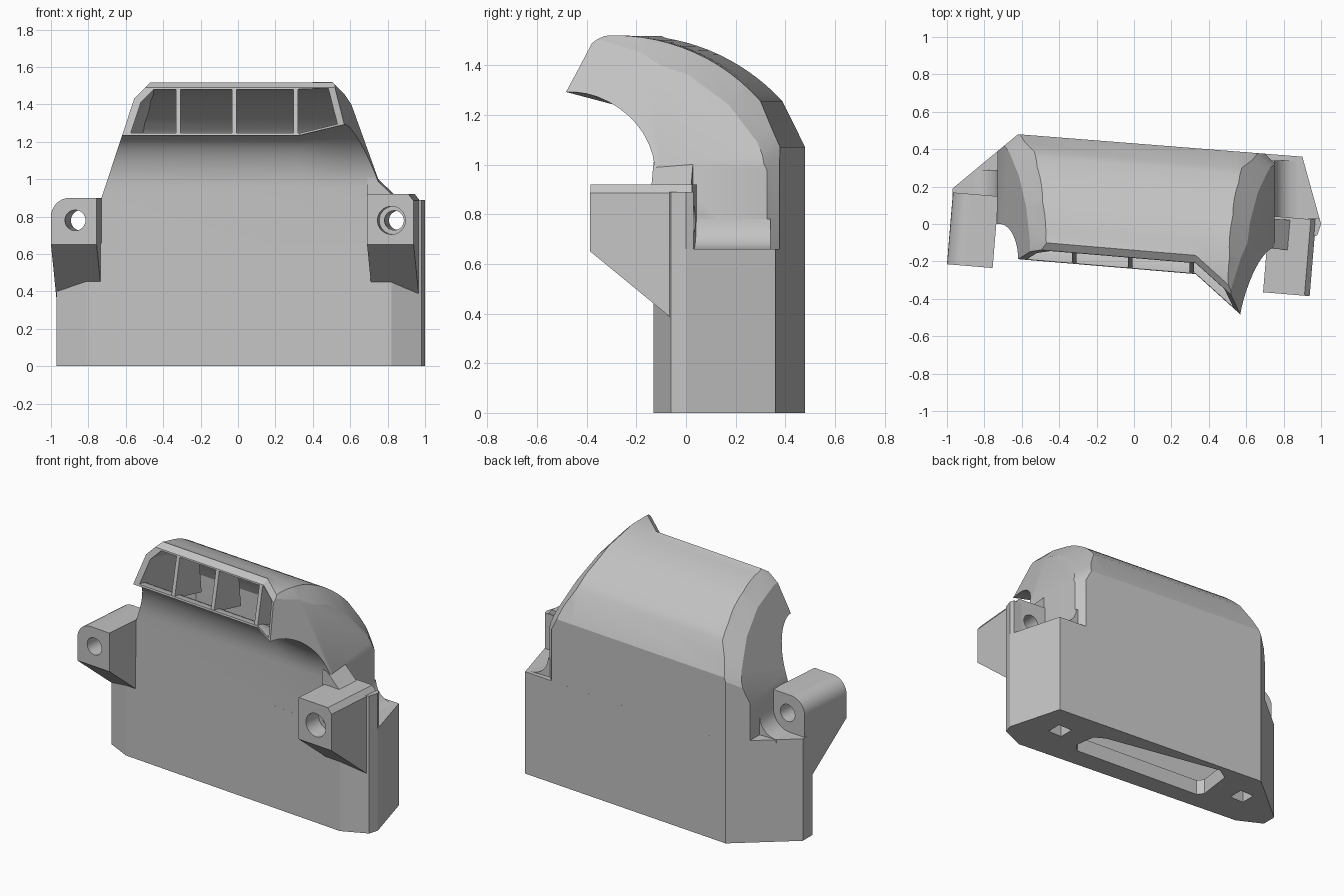
import bpy, bmesh, math
from mathutils import Vector, Matrix

if "Cube" in bpy.data.objects:
    bpy.data.objects.remove(bpy.data.objects["Cube"], do_unlink=True)

grey = bpy.data.materials.new("light_grey")
grey.use_nodes = True
grey.diffuse_color = (0.55, 0.55, 0.55, 1)
grey.node_tree.nodes["Principled BSDF"].inputs["Base Color"].default_value = (0.55, 0.55, 0.55, 1)
TILT = -0.083  # the whole part is skewed slightly in plan


def finish(name, bm):
    bmesh.ops.recalc_face_normals(bm, faces=bm.faces[:])
    mesh = bpy.data.meshes.new(name)
    bm.to_mesh(mesh)
    bm.free()
    mesh.materials.append(grey)
    obj = bpy.data.objects.new(name, mesh)
    bpy.context.collection.objects.link(obj)
    return obj


def loft(rings):
    """Closed solid through rings with equal point counts."""
    bm = bmesh.new()
    rows = [[bm.verts.new(p) for p in ring] for ring in rings]
    n = len(rows[0])
    for a, b in zip(rows, rows[1:]):
        for j in range(n):
            k = (j + 1) % n
            bm.faces.new((a[j], a[k], b[k], b[j]))
    bm.faces.new(rows[0])
    bm.faces.new(rows[-1][::-1])
    return bm


def trim(bm, planes, inset=0.0):
    """Cut away everything outside each plane and close the cut."""
    for co, no in planes:
        no = Vector(no).normalized()
        bmesh.ops.bisect_plane(bm, geom=bm.verts[:] + bm.edges[:] + bm.faces[:],
                               plane_co=Vector(co) - no * inset, plane_no=no, clear_outer=True)
        rim = [e for e in bm.edges if e.is_boundary]
        if rim:
            bmesh.ops.holes_fill(bm, edges=rim, sides=0)


def subtract(obj, cutters):
    for c in cutters:
        m = obj.modifiers.new("cut", 'BOOLEAN')
        m.operation, m.solver, m.object = 'DIFFERENCE', 'EXACT', c
    bpy.context.view_layer.update()
    dg = bpy.context.evaluated_depsgraph_get()
    mesh = bpy.data.meshes.new_from_object(obj.evaluated_get(dg))
    obj.modifiers.clear()
    obj.data = mesh


def plan_prism(pts, z0, z1):
    return loft([[(x, y, z) for x, y in pts] for z in (z0, z1)])


def front_prism(pts, y0, y1, origin=(0, 0, 0)):
    """Outline in x and z, extruded in y, turned with the skew."""
    bm = loft([[(x, y, z) for x, z in pts] for y in (y0, y1)])
    bm.transform(Matrix.Translation(origin) @ Matrix.Rotation(TILT, 4, 'Z'))
    return bm


def bore(x, y, z, r, depth):
    ring = [(r * math.cos(i * math.pi / 16), r * math.sin(i * math.pi / 16)) for i in range(32)]
    return finish("bore_cutter", front_prism(ring, -depth, depth, (x, y, z)))


def front_y(x): return -0.06 - 0.084 * x
def back_y(x): return 0.431 - 0.079 * x
def flare(x): return min(max(0, x - 0.33), 0.27)


def lip(x):
    """Position of the lower lip of the mouth."""
    return front_y(x) - 0.18 - 0.82 * flare(x), 1.235 + 0.24 * flare(x)


def hood_ring(x, z0, o):
    """Hood section at x; o insets it for the inner duct."""
    yf, yb, yc = front_y(x), back_y(x) - o, back_y(x) - 0.68
    yl, zl = lip(x)
    zl += 0.3 * o
    r = 0.8 - 0.9 * o
    pts = [(yf + o, z0)]
    for i in range(13):
        a = math.radians(90 * i / 12)
        pts.append((yl + (yf + o - yl) * math.cos(a), 0.95 + (zl - 0.95) * math.sin(a)))
    if o:
        pts += [(yl - 0.2, zl), (yl - 0.2, 0.72 + r)]
        start = math.pi / 2
    else:
        pts += [(yl + 0.06, 1.49), (yl + 0.1, 1.518)]
        start = math.acos(max(0, (yl + 0.12 - yc) / r))
    end = math.radians(42)
    for i in range(13):
        a = start + (end - start) * i / 12
        pts.append((yc + r * math.cos(a), 0.72 + r * math.sin(a)))
    pts += [(yb, 1.07), (yb, z0)]
    return [(x, y, z) for y, z in pts]


# Planes that shape the hood ends: walls, leaning sides, rim chamfers
planes = [((-0.73, 0, 0.9), (-1, 0, 0)), ((-0.73, 0, 0.9), (-1, 0, 0.33)),
          ((-0.62, 0.48, 0), (-0.29, 0.35, 0)),
          ((0.75, 0, 1), (1, 0, 0)), ((0.75, 0, 1), (1, 0, 0.36)),
          ((0.75, -0.1, 1), (1, -0.2, 0.36)), ((0.7, back_y(0.7), 1), (1, 1, 0))]
for deg in (90, 78, 66, 54, 42, 30):
    c, s = math.cos(math.radians(deg)), math.sin(math.radians(deg))
    r = 0.8 if deg > 40 else 0.77
    z = 0.72 + r * s
    for side, x in ((-1, -0.67 + 0.33 * (z - 0.9)), (1, 0.69 - 0.36 * (z - 1))):
        planes.append(((x, back_y(x) - 0.68 + r * c, z), (side, c, s)))

STATIONS = [-0.9, 0.33, 0.38, 0.44, 0.5, 0.55, 0.6, 0.9]


def hood_solid(name, z0, o):
    bm = loft([hood_ring(x, z0, o) for x in STATIONS])
    trim(bm, planes, o)
    return finish(name, bm)


# Main body: hood, base and the duct that runs through them
hood = hood_solid("hood", 0.6, 0)
duct = hood_solid("duct_cutter", 0.1, 0.04)
base = finish("base", plan_prism([(-0.97, 0.09), (-0.81, 0.01), (0.82, -0.13), (0.98, -0.06), (1.0, 0.0),
                                  (0.9, 0.36), (-0.62, 0.48), (-0.97, 0.19)], 0, 0.66))
slot = finish("slot_cutter", plan_prism([(-0.45, 0.14), (-0.42, 0.1), (0.49, 0.04), (0.54, 0.09),
                                         (0.52, 0.23), (0.45, 0.27), (-0.34, 0.42), (-0.42, 0.37)], -0.1, 0.2))
cutters = [duct, slot]
for x, y in ((0.73, 0.16), (-0.65, 0.26)):
    s = 0.05
    cutters.append(finish("socket_cutter", plan_prism(
        [(x - s, y - s), (x + s, y - s), (x + s, y + s), (x - s, y + s)], -0.1, 0.25)))
subtract(hood, [duct])
subtract(base, cutters)

# Mouth dividers
for i, x in enumerate((-0.32, -0.02, 0.31)):
    yl, zl = lip(x)
    section = [(yl + 0.004, zl), (yl + 0.06, 1.49), (yl + 0.25, 1.45), (yl + 0.28, 1.17)]
    finish(f"divider_{i + 1}", loft([[(x + w, y, z) for y, z in section] for w in (-0.012, 0.012)]))

# Concave fillets on the shoulders
cove = [(-0.02, -0.02), (0.12, -0.02)]
for i in range(7):
    a = math.radians(15 * i)
    cove.append((0.12 - 0.12 * math.sin(a), 0.12 - 0.12 * math.cos(a)))
cove.append((-0.02, 0.12))
for name, x, side, y0, y1 in (("fillet_minus_x", -0.73, -1, 0.1, 0.29), ("fillet_plus_x", 0.75, 1, 0.0, 0.34)):
    finish(name, loft([[(x + side * u, y, 0.66 + v) for u, v in cove] for y in (y0, y1)]))

# Mounting lugs with sloping undersides
slope = (-0.052, -0.628, -0.77)
outline = [(0, 0.3), (0.245, 0.3), (0.245, 0.9), (0.1, 0.9)]
for i in range(1, 9):
    a = math.radians(90 + 90 * i / 8)
    outline.append((0.1 + 0.1 * math.cos(a), 0.8 + 0.1 * math.sin(a)))
bm = front_prism(outline, 0, 0.385, (-1, -0.215, 0))
trim(bm, [((-1, -0.215, 0.65), slope)])
lug_a = finish("lug_minus_x", bm)

bm = front_prism([(0, 0.3), (0.25, 0.3), (0.25, 0.885), (0.222, 0.92), (0, 0.92)], 0, 0.41, (0.69, -0.365, 0))
trim(bm, [((0.69, -0.365, 0.65), slope)])
lug_b = finish("lug_plus_x", bm)
corner = finish("lug_corner", plan_prism([(0.93, -0.08), (0.98, -0.06), (1.0, 0.0), (0.99, 0.03), (0.93, 0.03)],
                                         0.6, 0.89))
web = finish("lug_web", front_prism([(0.70, 0.85), (0.70, 1.01), (0.735, 1.01), (0.84, 0.91), (0.84, 0.85)],
                                    -0.07, 0.09))

# Screw holes
holes = [bore(-0.86, -0.1, 0.78, 0.055, 0.6), bore(0.84, -0.2, 0.78, 0.052, 0.6),
         bore(0.82, -0.38, 0.78, 0.075, 0.12)]
subtract(lug_a, holes[:1])
subtract(lug_b, holes[1:])

for obj in cutters + holes:
    bpy.data.objects.remove(obj, do_unlink=True)

# Smooth curved surfaces, keep edges sharp
for obj in (hood, lug_a, lug_b, *[o for o in bpy.data.objects if o.name.startswith("fillet")]):
    bpy.ops.object.select_all(action='DESELECT')
    obj.select_set(True)
    bpy.context.view_layer.objects.active = obj
    bpy.ops.object.shade_smooth_by_angle(angle=math.radians(22))
